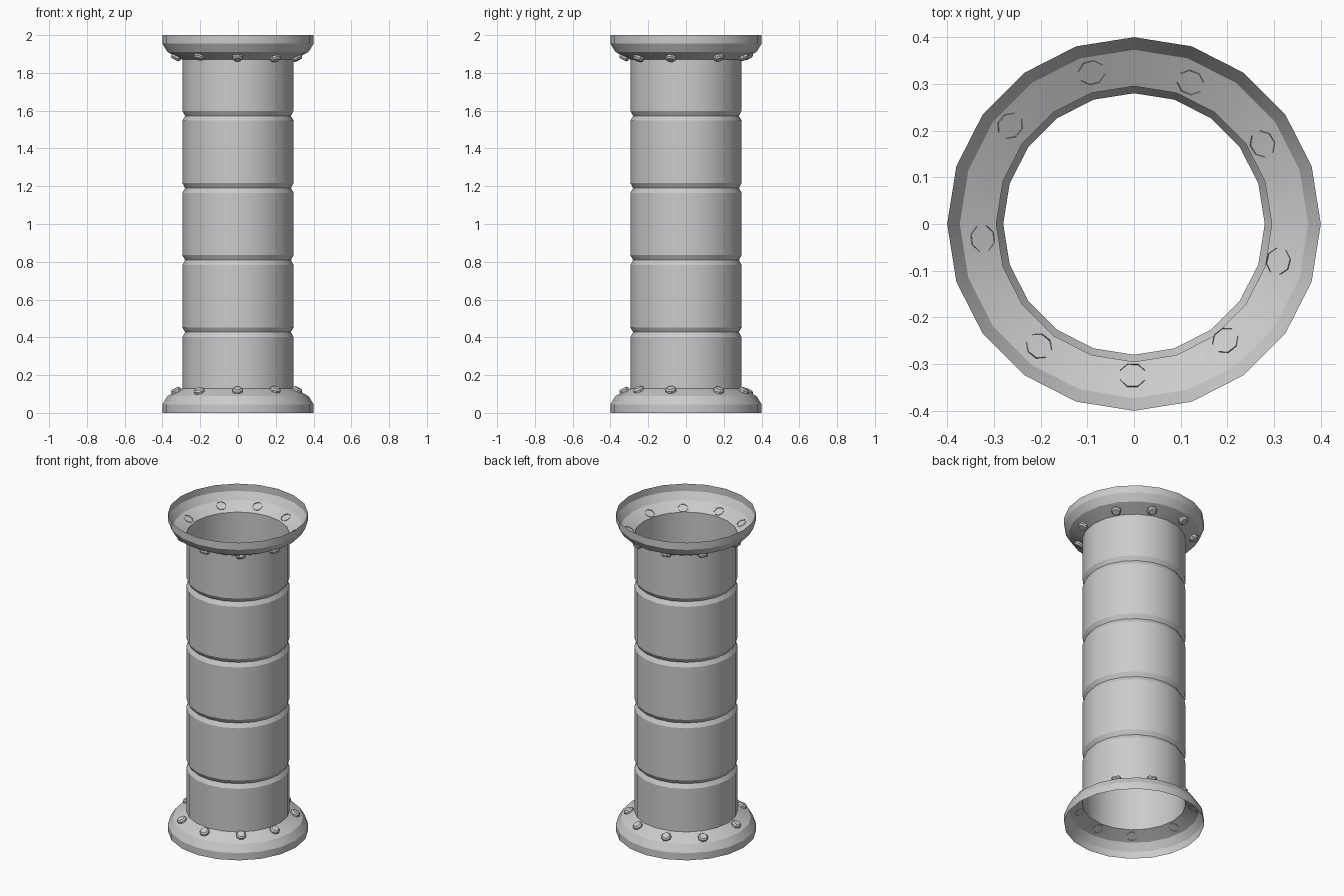
import bpy, bmesh, math
from mathutils import Vector

if "Cube" in bpy.data.objects:
    bpy.data.objects.remove(bpy.data.objects["Cube"])

def lathe(name, profile, sides, cap=False, phase=0.0):
    """Spin (radius, height) points around z into an open shell."""
    bm = bmesh.new()
    rings = []
    for r, z in profile:
        rings.append([bm.verts.new((r * math.cos(phase + math.tau * i / sides),
                                    r * math.sin(phase + math.tau * i / sides), z))
                      for i in range(sides)])
    for a, b in zip(rings, rings[1:]):
        for i in range(sides):
            j = (i + 1) % sides
            bm.faces.new((a[i], a[j], b[j], b[i]))
    if cap:
        bm.faces.new(rings[-1])
    mesh = bpy.data.meshes.new(name)
    bm.to_mesh(mesh)
    bm.free()
    ob = bpy.data.objects.new(name, mesh)
    bpy.context.collection.objects.link(ob)
    return ob

# Pipe shell: flared flange, four V grooves, mirrored flange on top
flange = [(0.40, 0.0), (0.40, 0.045), (0.373, 0.09), (0.295, 0.13)]
profile = list(flange)
for k in range(4):
    zc = 1 + (k - 1.5) * 0.382
    profile += [(0.295, zc - 0.026), (0.28, zc), (0.295, zc + 0.026)]
profile += [(r, 2 - z) for r, z in reversed(flange)]
pipe = lathe("pipe_shell", profile, 20)
bpy.context.view_layer.objects.active = pipe
pipe.select_set(True)
bpy.ops.object.shade_smooth_by_angle(angle=math.radians(25))
pipe.select_set(False)

# Bolts: slightly uneven ring around each flange, tilted to its slope
bolts = [(-0.003, -0.325), (0.196, -0.25), (0.31, -0.08), (0.276, 0.172),
         (0.121, 0.304), (-0.091, 0.325), (-0.266, 0.211),
         (-0.325, -0.031), (-0.204, -0.262)]
slope = 0.04 / 0.078
for end, side in (("bottom", 1), ("top", -1)):
    for n, (x, y) in enumerate(bolts):
        out = Vector((x, y, 0))
        r = out.length
        z = 0.13 - (r - 0.293) * slope
        axis = out.normalized() * slope + Vector((0, 0, side))
        bolt = lathe(f"{end}_bolt_{n + 1}",
                     [(0.029, -0.004), (0.029, 0.010), (0.021, 0.019)],
                     8, cap=True, phase=math.pi / 8)
        bolt.location = (x, y, z if side > 0 else 2 - z)
        bolt.rotation_euler = axis.to_track_quat('Z', 'Y').to_euler()
